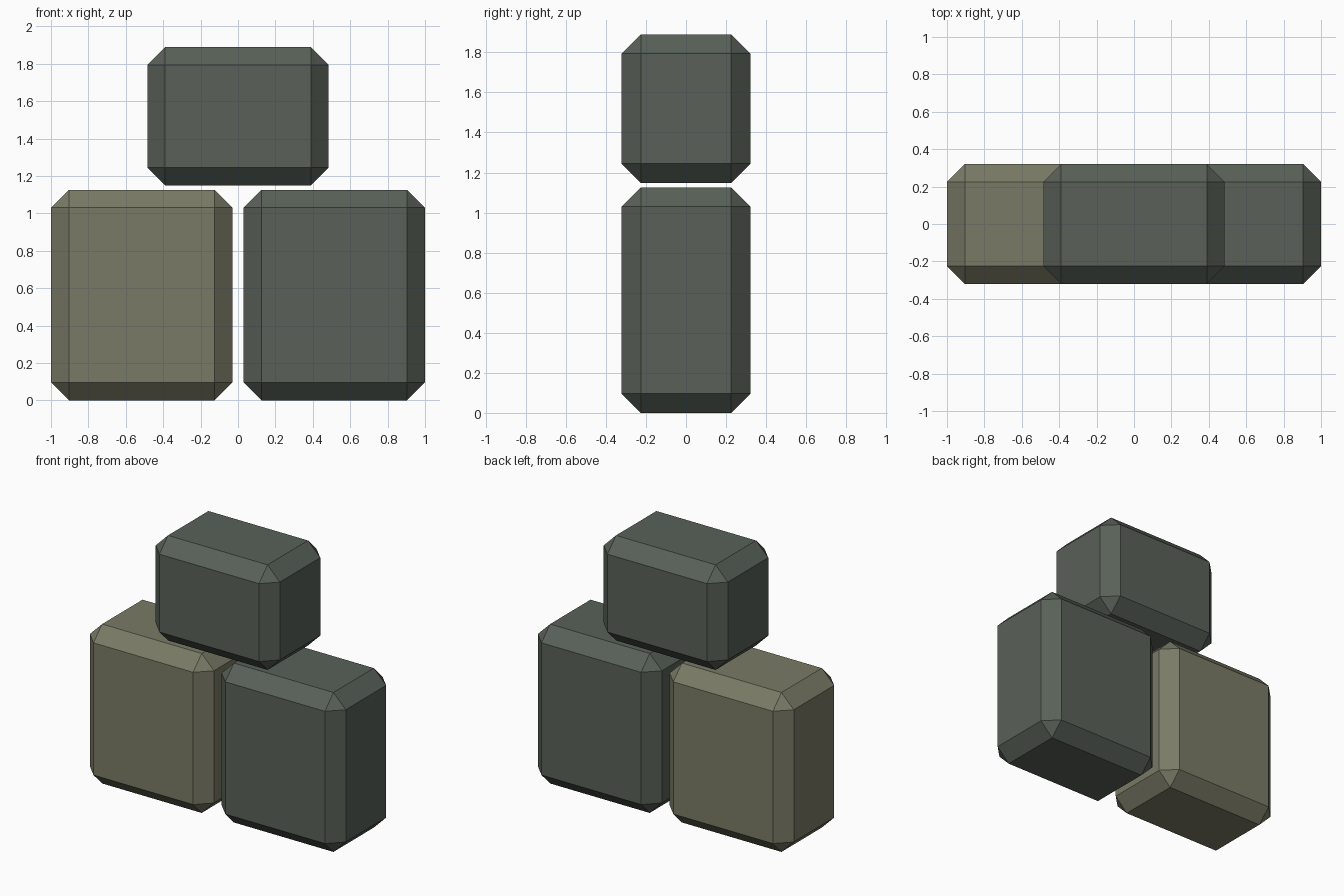
import bpy
import bmesh

if "Cube" in bpy.data.objects:
    bpy.data.objects.remove(bpy.data.objects["Cube"])


def material(name, rgb):
    m = bpy.data.materials.new(name)
    m.diffuse_color = (*rgb, 1)
    m.use_nodes = True
    m.node_tree.nodes["Principled BSDF"].inputs["Base Color"].default_value = m.diffuse_color
    return m


green = material("grey_green_stone", (0.100, 0.119, 0.098))
olive = material("olive_stone", (0.195, 0.195, 0.135))


def block(name, x, z, width, height, mat, depth=0.643, chamfer=0.096):
    """Box with single-segment chamfered edges, resting at height z."""
    bm = bmesh.new()
    bmesh.ops.create_cube(bm, size=1)
    for v in bm.verts:
        v.co = (v.co.x * width + x, v.co.y * depth, (v.co.z + 0.5) * height + z)
    bmesh.ops.bevel(bm, geom=bm.edges[:], offset=chamfer, offset_type='OFFSET',
                    segments=1, profile=0.5, affect='EDGES')
    mesh = bpy.data.meshes.new(name)
    bm.to_mesh(mesh)
    bm.free()
    mesh.materials.append(mat)
    bpy.context.collection.objects.link(bpy.data.objects.new(name, mesh))


# Two tall lower blocks side by side, a shorter one floating just above
block("left_block", -0.515, 0, 0.97, 1.126, olive)
block("right_block", 0.515, 0, 0.97, 1.126, green)
block("top_block", 0, 1.148, 0.97, 0.742, green)
